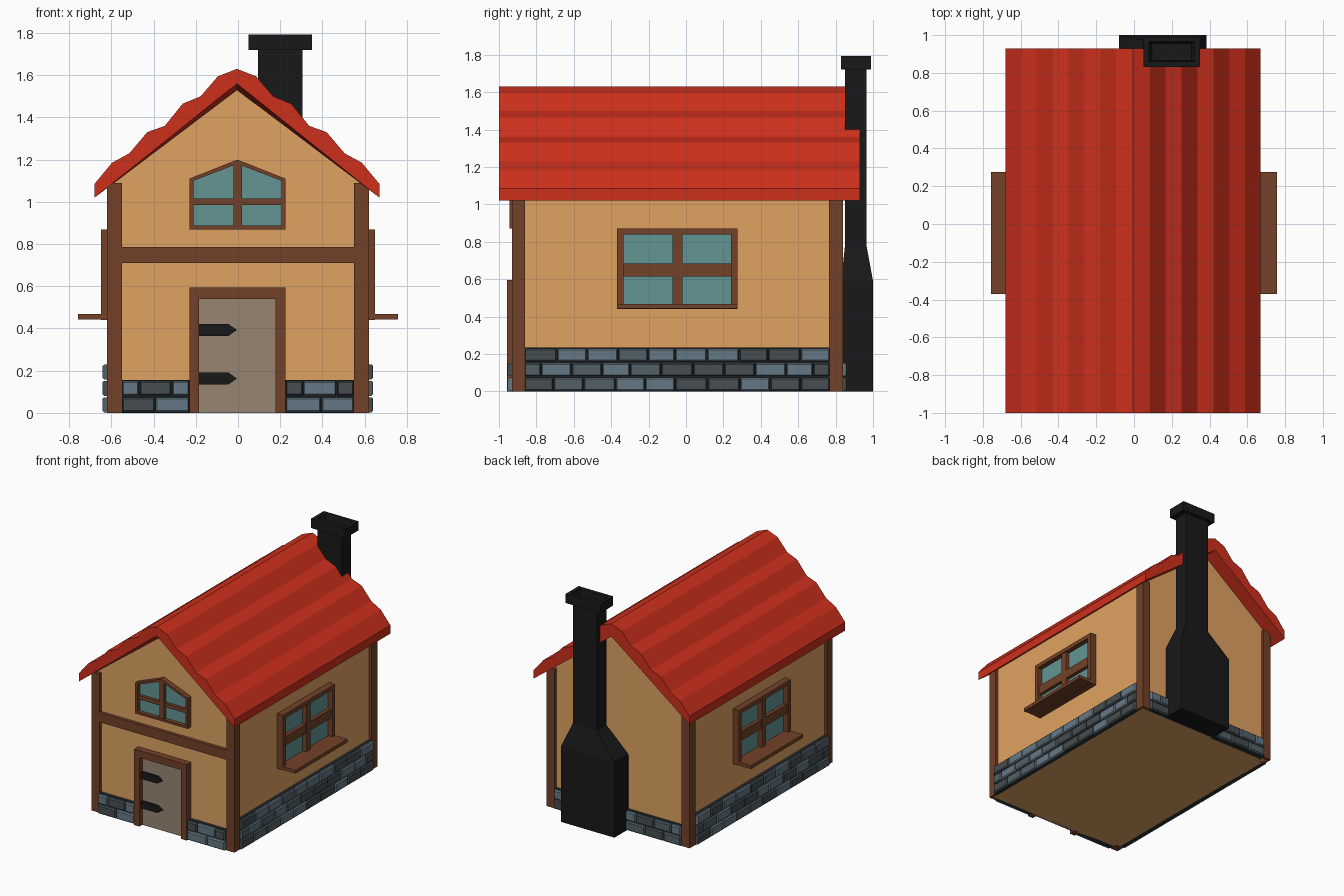
import bpy, bmesh, random

if "Cube" in bpy.data.objects:
    bpy.data.objects.remove(bpy.data.objects["Cube"])

random.seed(4)


def material(name, r, g, b):
    m = bpy.data.materials.new(name)
    m.diffuse_color = [(c / 255) ** 2.2 for c in (r, g, b)] + [1]
    m.use_nodes = True
    m.node_tree.nodes["Principled BSDF"].inputs["Base Color"].default_value = m.diffuse_color
    return m


TAN = material("plaster", 222, 161, 97)
BROWN = material("timber", 114, 67, 44)
RED = material("roof_red", 204, 51, 34)
GLASS = material("glass", 98, 148, 146)
DOOR = material("door_wood", 150, 133, 112)
BLACK = material("black", 31, 31, 31)
MORTAR = material("mortar", 45, 49, 52)
STONES = [material("stone_dark", 72, 79, 82), material("stone_blue", 101, 120, 132),
          material("stone_mid", 84, 97, 104)]


def finish(name, bm, mats):
    bmesh.ops.recalc_face_normals(bm, faces=bm.faces)
    me = bpy.data.meshes.new(name)
    bm.to_mesh(me)
    bm.free()
    for m in mats:
        me.materials.append(m)
    ob = bpy.data.objects.new(name, me)
    bpy.context.collection.objects.link(ob)
    return ob


def add_loft(bm, rings, closed=False):
    """Skin successive rings; cap the ends, or join last to first if closed."""
    vs = [[bm.verts.new(p) for p in r] for r in rings]
    n = len(vs[0])
    pairs = list(zip(vs, vs[1:])) + ([(vs[-1], vs[0])] if closed else [])
    faces = [bm.faces.new((a[i], a[(i + 1) % n], b[(i + 1) % n], b[i]))
             for a, b in pairs for i in range(n)]
    if not closed:
        faces += [bm.faces.new(vs[0]), bm.faces.new(vs[-1])]
    return faces


def loft(name, rings, mat, closed=False):
    bm = bmesh.new()
    add_loft(bm, rings, closed)
    return finish(name, bm, [mat])


def rect(x0, x1, y0, y1, z):
    return [(x0, y0, z), (x1, y0, z), (x1, y1, z), (x0, y1, z)]


def box(name, x0, x1, y0, y1, z0, z1, mat):
    return loft(name, [rect(x0, x1, y0, y1, z0), rect(x0, x1, y0, y1, z1)], mat)


def at_y(pts, y):
    return [(u, y, z) for u, z in pts]


def at_x(pts, x):
    return [(x, u, z) for u, z in pts]


def prism(name, pts, place, a, b, mat):
    return loft(name, [place(pts, a), place(pts, b)], mat)


def frame(name, outer, inner, place, back, front, mat):
    return loft(name, [place(outer, back), place(outer, front),
                       place(inner, front), place(inner, back)], mat, True)


def quad(u0, u1, z0, z1):
    return [(u0, z0), (u1, z0), (u1, z1), (u0, z1)]


# Walls
prism("walls", [(-.598, 0), (.598, 0), (.598, 1.1), (-.005, 1.555), (-.598, 1.1)],
      at_y, -.905, .815, TAN)

# Wavy roof, with the underside sloping down from the front edge
HALF = [(.09, 1.595), (.172, 1.5), (.257, 1.465), (.342, 1.36),
        (.425, 1.33), (.51, 1.23), (.592, 1.185), (.675, 1.085)]


def roof_profile(apex):
    right = HALF + [(.675, 1.02)]
    pts = [(0, 1.63)] + right + [(0, apex)] + [(-x, z) for x, z in reversed(right)]
    return [(x - .005, z) for x, z in pts]


loft("roof", [at_y(roof_profile(1.56), -1), at_y(roof_profile(1.53), -.92),
              at_y(roof_profile(1.53), .93)], RED)

# Corner posts and front beam
for s, side in ((-1, "left"), (1, "right")):
    box(side + "_front_post", s * .55, s * .62, -.93, -.86, 0, 1.09, BROWN)
    box(side + "_back_post", s * .55, s * .62, .765, .84, 0, 1.09, BROWN)
box("front_beam", -.55, .55, -.93, -.89, .71, .785, BROWN)

# Door with frame and strap hinges
prism("door_frame", [(-.23, 0), (-.185, 0), (-.185, .54), (.178, .54), (.178, 0),
                     (.225, 0), (.225, .595), (-.23, .595)], at_y, -.89, -.957, BROWN)
box("door", -.185, .178, -.92, -.89, 0, .54, DOOR)
for z, n in ((.163, "lower"), (.393, "upper")):
    prism(n + "_hinge", [(-.185, z - .028), (-.045, z - .028), (-.005, z),
                         (-.045, z + .028), (-.185, z + .028)], at_y, -.91, -.935, BLACK)

# Front gable window
frame("front_window_frame",
      [(-.23, .87), (.225, .87), (.225, 1.11), (-.003, 1.2), (-.23, 1.11)],
      [(-.21, .887), (.205, .887), (.205, 1.1), (-.003, 1.18), (-.21, 1.1)],
      at_y, -.89, -.945, BROWN)
prism("front_window_glass", [(-.22, .88), (.215, .88), (.215, 1.105), (-.003, 1.19), (-.22, 1.105)],
      at_y, -.89, -.915, GLASS)
box("front_window_upright", -.022, .018, -.94, -.89, .875, 1.185, BROWN)
box("front_window_bar", -.215, .21, -.938, -.89, .985, 1.015, BROWN)

# Side windows with sills
for s, side in ((-1, "left"), (1, "right")):
    frame(side + "_window_frame", quad(-.37, .275, .44, .87), quad(-.335, .24, .465, .838),
          at_x, s * .58, s * .65, BROWN)
    prism(side + "_window_glass", quad(-.35, .255, .45, .85), at_x, s * .58, s * .612, GLASS)
    prism(side + "_window_upright", quad(-.073, -.02, .455, .85), at_x, s * .58, s * .643, BROWN)
    prism(side + "_window_bar", quad(-.35, .255, .615, .685), at_x, s * .58, s * .64, BROWN)
    prism(side + "_window_sill", quad(-.37, .275, .442, .468), at_x, s * .6, s * .757, BROWN)


# Stone footing: bevelled blocks over a mortar strip
def stones(name, place, u0, u1, rows, row_h, inner, outer):
    bm = bmesh.new()
    add_loft(bm, [place(quad(u0, u1, 0, rows * row_h), d)
                  for d in (inner, inner + (outer - inner) * .6)])
    count = max(1, round((u1 - u0) / .163))
    step = (u1 - u0) / count
    for r in range(rows):
        cuts = [u0 + i * step + random.uniform(-.012, .012) + (step / 2 if r % 2 else 0)
                for i in range(1 - r % 2, count)]
        cuts = [u0] + cuts + [u1]
        for a, b in zip(cuts, cuts[1:]):
            z0, z1 = r * row_h + .003, (r + 1) * row_h - .004
            c = .008
            big, small = quad(a + .003, b - .003, z0, z1), quad(a + c, b - c, z0 + c, z1 - c)
            m = random.randint(1, 3)
            mid = outer - (outer - inner) * .15
            for f in add_loft(bm, [place(big, inner), place(big, mid), place(small, outer)]):
                f.material_index = m
    return finish(name, bm, [MORTAR] + STONES)


stones("right_footing", at_x, -.865, .77, 3, .078, .59, .64)
stones("left_footing", at_x, -.865, .77, 3, .078, -.59, -.642)
stones("front_left_footing", at_y, -.55, -.23, 2, .078, -.89, -.955)
stones("front_right_footing", at_y, .225, .55, 2, .078, -.89, -.955)
stones("back_left_footing", at_y, -.55, -.07, 2, .078, .8, .857)
stones("back_right_footing", at_y, .375, .55, 2, .078, .8, .857)

# Chimney: wide base, shoulder, shaft and hollow cap
loft("chimney", [rect(-.08, .385, .83, 1, 0), rect(-.08, .385, .83, 1, .59),
                 rect(.095, .305, .85, .965, .78), rect(.095, .305, .85, .965, 1.72),
                 rect(.05, .35, .83, .99, 1.72), rect(.05, .35, .83, .99, 1.792),
                 rect(.08, .32, .86, .965, 1.792), rect(.095, .305, .865, .955, 1.75)], BLACK)
# Filler between chimney base and wall
box("chimney_back", -.07, .375, .8, .84, .002, .57, BLACK)
